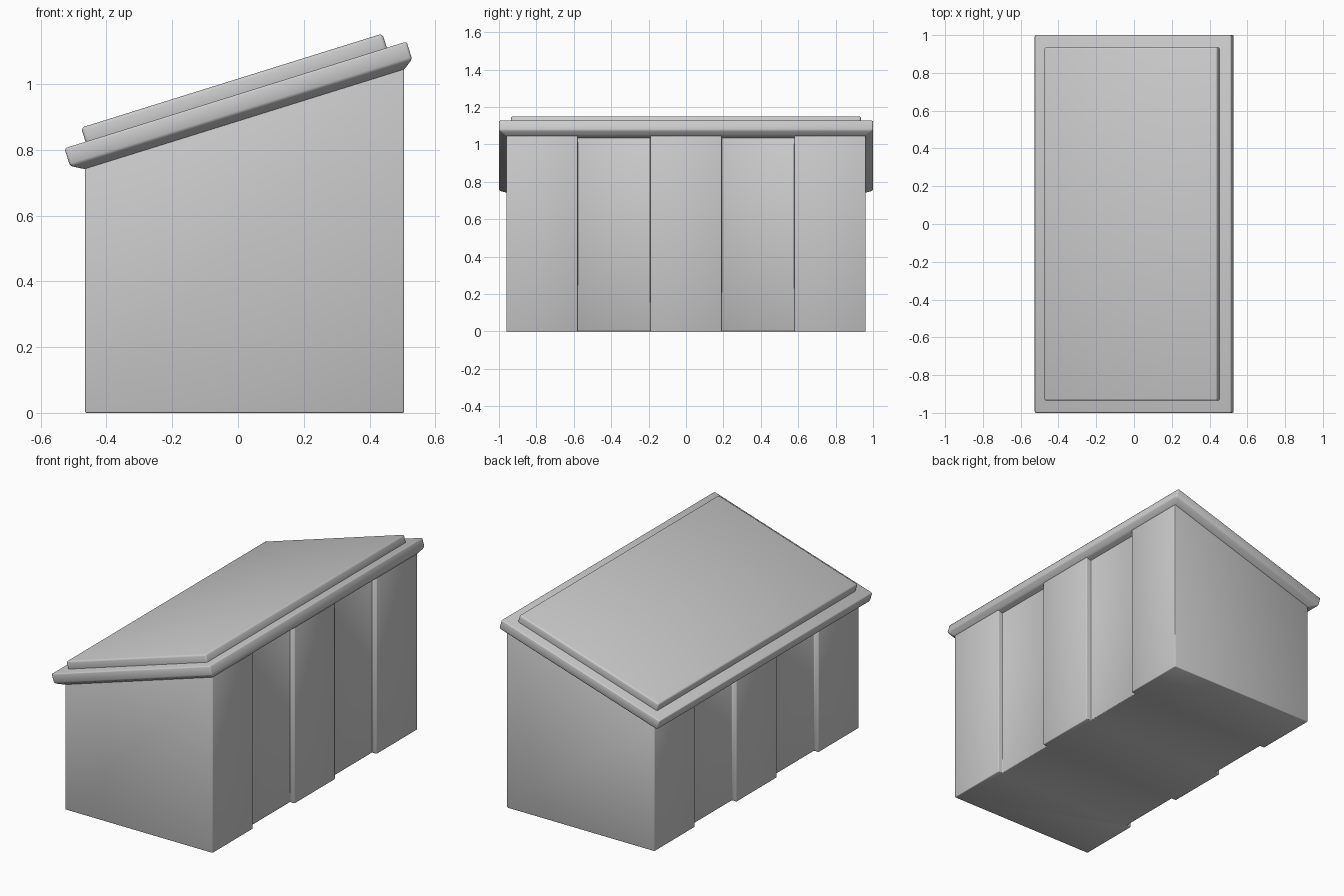
import bpy, bmesh, math
from mathutils import Matrix, Vector

if "Cube" in bpy.data.objects:
    bpy.data.objects.remove(bpy.data.objects["Cube"])

SLOPE = math.atan(0.312)


def loft(name, rings, bevel, matrix=Matrix.Identity(4)):
    """Closed solid through matching rings of points, with softened edges."""
    bm = bmesh.new()
    loops = [[bm.verts.new(matrix @ Vector(p)) for p in ring] for ring in rings]
    n = len(rings[0])
    for low, high in zip(loops, loops[1:]):
        for i in range(n):
            j = (i + 1) % n
            bm.faces.new((low[i], low[j], high[j], high[i]))
    bm.faces.new(loops[0][::-1])
    bm.faces.new(loops[-1])
    bmesh.ops.recalc_face_normals(bm, faces=bm.faces)
    bmesh.ops.bevel(bm, geom=list(bm.edges), offset=bevel, segments=2,
                    profile=0.5, affect='EDGES')
    mesh = bpy.data.meshes.new(name)
    bm.to_mesh(mesh)
    bm.free()
    obj = bpy.data.objects.new(name, mesh)
    bpy.context.collection.objects.link(obj)
    bpy.ops.object.select_all(action='DESELECT')
    bpy.context.view_layer.objects.active = obj
    obj.select_set(True)
    bpy.ops.object.shade_smooth_by_angle(angle=math.radians(50))
    return obj


def rect(x0, x1, y, z):
    return [(x0, -y, z), (x1, -y, z), (x1, y, z), (x0, y, z)]


# Body: box plan with two recessed panels on each long side, sloped top
x_left, x_right, half_y, depth = -0.465, 0.505, 0.96, 0.03
steps = [(-half_y, 0)]
for a, b in ((-0.58, -0.19), (0.19, 0.58)):
    steps += [(a, 0), (a, depth), (b, depth), (b, 0)]
steps.append((half_y, 0))
plan = [(x_right - d, y) for y, d in steps]
plan += [(x_left + d, y) for y, d in reversed(steps)]
bottom = [(x, y, 0) for x, y in plan]
top = [(x, y, 0.892 + 0.312 * x) for x, y in plan]
loft("bin_body", [bottom, top], 0.004)

# Lid: tilted slab with an undercut chamfer; local z = 0 is its top plane
tilt = Matrix.Translation((-0.0075, 0, 0.967)) @ Matrix.Rotation(-SLOPE, 4, 'Y')
half = 0.545
loft("lid_slab", [rect(-half + 0.04, half - 0.032, 0.962, -0.079),
                  rect(-half, half, 1.0, -0.056),
                  rect(-half, half, 1.0, 0.0)], 0.007, tilt)

# Raised panel on the lid
loft("lid_raised_panel", [rect(-0.478, 0.482, 0.935, -0.02),
                          rect(-0.478, 0.482, 0.935, 0.045)], 0.01, tilt)
